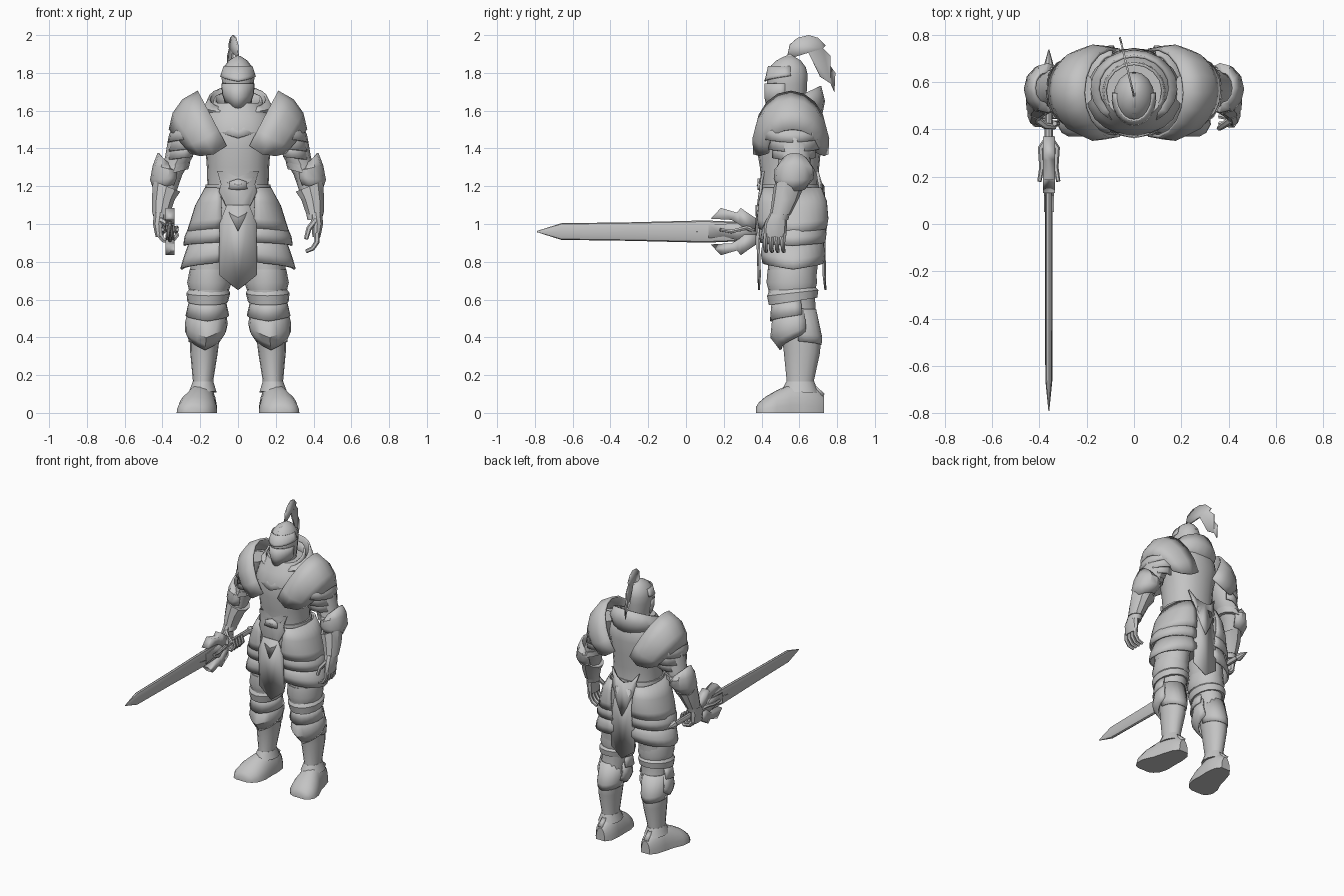
import bpy, bmesh, math
from mathutils import Vector as V

steel = bpy.data.materials.new("steel_grey")
steel.diffuse_color = (0.55, 0.55, 0.55, 1)


def finish(o, mirror=False, thick=0, angle=35):
    if not o.data.materials:
        o.data.materials.append(steel)
    bpy.ops.object.select_all(action='DESELECT')
    o.select_set(True)
    bpy.context.view_layer.objects.active = o
    bpy.ops.object.shade_smooth_by_angle(angle=math.radians(angle))
    if thick:
        m = o.modifiers.new("thickness", 'SOLIDIFY')
        m.thickness, m.offset = thick, 0
    if mirror:
        o.modifiers.new("mirror", 'MIRROR')
    return o


def make(name, bm, **kw):
    bmesh.ops.recalc_face_normals(bm, faces=bm.faces)
    me = bpy.data.meshes.new(name)
    bm.to_mesh(me)
    bm.free()
    o = bpy.data.objects.new(name, me)
    bpy.context.collection.objects.link(o)
    return finish(o, **kw)


def loft(name, rings, n=16, arc=None, closed=True, cap=True, dip=0, power=1.0, **kw):
    """Skin rings given as (centre, u, v); arc limits the angles, dip lowers the middle."""
    bm = bmesh.new()
    a0, a1 = arc or (-90, 270)
    count = n if arc is None else n + 1
    rows = []
    for i, (c, u, v) in enumerate(rings):
        row = []
        for k in range(count):
            a = math.radians(a0 + (a1 - a0) * k / n)
            co, si = math.cos(a), math.sin(a)
            co = math.copysign(abs(co) ** power, co)
            si = math.copysign(abs(si) ** power, si)
            p = V(c) + V(u) * co + V(v) * si
            if i:
                p.z -= dip * (1 - abs(2 * k / n - 1))
            row.append(bm.verts.new(p))
        rows.append(row)
    for r, s in zip(rows, rows[1:]):
        for k in range(count if closed else count - 1):
            j = (k + 1) % count
            bm.faces.new((r[k], r[j], s[j], s[k]))
    if cap and closed:
        bm.faces.new(rows[0])
        bm.faces.new(rows[-1])
    return make(name, bm, **kw)


def level(*rs):
    """Level rings from (x, y, z, rx, ry[, tilt x, tilt y])."""
    return [((r[0], r[1], r[2]), (r[3], 0, r[5] if len(r) > 5 else 0),
             (0, r[4], r[6] if len(r) > 6 else 0)) for r in rs]


def shell(name, rs, arc, n=12, thick=0.012, mirror=True, **kw):
    return loft(name, level(*rs), n, arc, closed=False, thick=thick, mirror=mirror, **kw)


def plate(name, pts, place, thick=0.012, both=False, **kw):
    """Flat outline; both adds the outline reflected in its first coordinate."""
    if both:
        pts = pts + [(-a, b) for a, b in reversed(pts) if abs(a) > 1e-6]
    bm = bmesh.new()
    bm.faces.new([bm.verts.new(place(a, b)) for a, b in pts])
    bmesh.ops.triangulate(bm, faces=bm.faces)
    return make(name, bm, thick=thick, **kw)


def rod(name, pts, r):
    cu = bpy.data.curves.new(name, 'CURVE')
    cu.dimensions, cu.bevel_depth, cu.bevel_resolution, cu.use_fill_caps = '3D', r, 1, True
    s = cu.splines.new('POLY')
    s.points.add(len(pts) - 1)
    for i, (p, q) in enumerate(zip(s.points, pts)):
        p.co = (*q, 1)
        p.radius = 1 - 0.35 * i / (len(pts) - 1)
    o = bpy.data.objects.new(name, cu)
    bpy.context.collection.objects.link(o)
    bpy.ops.object.select_all(action='DESELECT')
    o.select_set(True)
    bpy.context.view_layer.objects.active = o
    bpy.ops.object.convert(target='MESH')
    return finish(bpy.context.object, angle=50)


# Torso, belt and chest plate
loft("torso", level((0, .565, .86, .17, .13), (0, .56, 1.0, .18, .155), (0, .555, 1.12, .17, .155),
                    (0, .55, 1.2, .162, .148), (0, .548, 1.3, .165, .157), (0, .545, 1.4, .172, .17),
                    (0, .55, 1.5, .2, .172), (0, .56, 1.57, .18, .16), (0, .565, 1.64, .12, .12)), 20, power=.9)
loft("belt", level((0, .553, 1.16, .178, .16), (0, .55, 1.21, .172, .155)), 20, power=.9)
shell("chest_bib", [(0, .55, 1.6, .12, .12), (0, .55, 1.55, .15, .165), (0, .55, 1.51, .165, .178)],
      (-155, -25), dip=.055, mirror=False)

# Collar
shell("outer_collar", [(0, .57, 1.55, .15, .14), (0, .575, 1.62, .178, .155, 0, .03),
                       (0, .575, 1.665, .15, .135, 0, .065)], (-58, 238), 16, mirror=False)
shell("inner_collar", [(0, .56, 1.55, .11, .11), (0, .56, 1.63, .128, .12, 0, .02),
                       (0, .56, 1.66, .122, .118, 0, .045)], (-62, 242), 14, mirror=False)
loft("neck", level((0, .55, 1.55, .09, .09), (0, .54, 1.67, .07, .08)))

# Helmet with brow and face guard
loft("helmet", level((0, .54, 1.61, .062, .088), (0, .535, 1.66, .075, .102), (0, .535, 1.74, .085, .106),
                     (0, .535, 1.79, .087, .109), (0, .538, 1.83, .076, .096), (0, .543, 1.865, .05, .065),
                     (0, .547, 1.89, .012, .02)), 16)
shell("helmet_brow", [(0, .535, 1.835, .073, .097), (0, .535, 1.8, .086, .112), (0, .535, 1.785, .091, .118)],
      (-190, 10), thick=.008, dip=.03, mirror=False)
shell("face_guard", [(0, .535, 1.745, .085, .116), (0, .535, 1.69, .081, .116), (0, .54, 1.63, .06, .108)],
      (-175, -5), thick=.008, dip=.02, mirror=False)
plate("helmet_crest", [(.435, 1.81), (.45, 1.84), (.5, 1.878), (.55, 1.9), (.6, 1.87), (.64, 1.81),
                       (.55, 1.8)], lambda a, b: (0, a, b), .012)

# Plume with ragged tails
plate("plume", [(.535, 1.88), (.55, 1.95), (.59, 1.985), (.65, 2.0), (.7, 1.985), (.74, 1.945), (.725, 1.93),
                (.765, 1.89), (.755, 1.85), (.79, 1.8), (.785, 1.7), (.765, 1.745), (.71, 1.78), (.74, 1.81),
                (.69, 1.86), (.715, 1.88), (.68, 1.935), (.65, 1.905), (.61, 1.945), (.575, 1.925), (.56, 1.88)],
      lambda a, b: (-.24 * (a - .54), a, b), .008)

# Shoulder guards: arches running outward, with lames below
loft("shoulder_guard", [((.09, .555, 1.47), (0, .185, 0), (.12, 0, .23)),
                        ((.16, .555, 1.425), (0, .198, 0), (.13, 0, .23)),
                        ((.225, .56, 1.405), (0, .17, 0), (.115, 0, .18)),
                        ((.27, .565, 1.4), (0, .13, 0), (.09, 0, .1))], 10, (-14, 194),
     closed=False, mirror=True, thick=.014)
shell("shoulder_rim", [(.255, .56, 1.56, .07, .12), (.26, .56, 1.49, .1, .14), (.265, .56, 1.45, .102, .14)],
      (-95, 95), 8, dip=.02)
shell("upper_arm_lame", [(.265, .57, 1.48, .08, .12), (.27, .57, 1.4, .1, .128)], (-115, 115), 8, dip=.02)
shell("lower_arm_lame", [(.28, .57, 1.42, .075, .11), (.285, .57, 1.355, .088, .11)], (-120, 120), 8, dip=.02)

# Arms, elbow guards and gauntlet cuffs
loft("arm", level((.25, .57, 1.56, .08, .09), (.285, .57, 1.45, .085, .095), (.315, .575, 1.35, .072, .088),
                  (.36, .57, 1.26, .065, .08), (.385, .545, 1.18, .062, .07), (.402, .51, 1.09, .048, .052),
                  (.408, .49, 1.02, .04, .05)), 12, mirror=True)
shell("elbow_guard", [(.375, .575, 1.325, .045, .065, .05), (.37, .575, 1.29, .075, .1, .02),
                      (.375, .57, 1.24, .085, .1, -.005), (.38, .56, 1.19, .06, .07, -.015)], (-125, 125), 8)
loft("elbow_band", level((.33, .575, 1.31, .078, .092, -.02), (.345, .575, 1.27, .082, .096, -.02)), 12, mirror=True)
loft("gauntlet_cuff", level((.378, .545, 1.2, .076, .08, .03), (.395, .525, 1.13, .064, .07),
                            (.408, .5, 1.05, .048, .055)), 10, mirror=True)
loft("palm", level((.412, .49, 1.06, .035, .045), (.42, .475, 1.0, .032, .06), (.415, .47, .93, .022, .06)),
     10, mirror=True)

# Fingers: hanging on one side, wrapped round the grip on the other
for i in range(4):
    y = .425 + .031 * i
    rod("open_finger", [(.418, y, .95), (.418, y - .005, .905), (.395, y - .005, .87), (.36, y, .855)], .016)
    rod("gripping_finger", [(-.418, y, .945), (-.395, y, .915), (-.35, y, .905), (-.322, y, .94),
                            (-.335, y, .985)], .016)
rod("open_thumb", [(.41, .44, 1.02), (.375, .415, .975), (.36, .405, .92)], .017)
rod("gripping_thumb", [(-.41, .44, 1.02), (-.375, .415, 1.0), (-.335, .41, .965)], .017)

# Sword pointing forward
SX, SZ = -.36, .96


def along_y(rs):
    return [((SX, y, SZ), (w, 0, 0), (0, 0, h)) for y, w, h in rs]


loft("sword_blade", along_y([(.32, .016, .05), (.1, .016, .059), (-.3, .016, .049), (-.66, .015, .044),
                             (-.79, .002, .003)]), 12, power=.75)
loft("sword_grip", along_y([(.3, .022, .024), (.45, .017, .019), (.66, .016, .018)]), 10)
loft("sword_pommel", along_y([(.63, .014, .014), (.65, .024, .03), (.68, .018, .022), (.738, .002, .002)]), 8)
for s in (1, -1):
    plate("guard_prong", [(.37, .015), (.37, .07), (.325, .1), (.29, .125), (.27, .1), (.185, .125), (.21, .09),
                          (.13, .068), (.24, .062), (.28, .04), (.31, .015)],
          lambda a, b: (SX, a, SZ + s * b), .05)
plate("guard_core", [(0, .05), (.012, .13), (.035, .12), (.026, .2), (.045, .27), (.03, .37)],
      lambda a, b: (SX, b, SZ + a), .042, both=True)
for s in (1, -1):
    rod("guard_side_spur", [(SX, .37, SZ), (SX + s * .035, .32, SZ + .02), (SX + s * .03, .24, SZ),
                            (SX + s * .04, .18, SZ + .01)], .014)

# Layered hip guards
shell("upper_hip_guard", [(.1, .562, 1.19, .07, .15), (.1, .565, 1.12, .122, .176), (.1, .565, 1.03, .15, .184),
                          (.1, .565, .98, .166, .176)], (-96, 96), 14, dip=.025)
shell("middle_hip_guard", [(.1, .565, 1.02, .14, .16), (.1, .565, .95, .178, .174),
                           (.1, .565, .905, .184, .168)], (-96, 96), 14, dip=.02)
shell("lower_hip_guard", [(.1, .565, .93, .145, .15), (.1, .567, .85, .186, .166),
                          (.1, .567, .8, .2, .158)], (-98, 98), 14, dip=.04)

# Cloth panels and belt emblem
cloth = [(0, .65), (.1, .73), (.098, 1.0), (.06, 1.1), (0, 1.1)]
plate("front_cloth", cloth, lambda a, b: (a, .386 - .03 * (b - .65) + .08 * abs(a), b), .01, both=True)
plate("back_cloth", [(0, .65), (.095, .72), (.09, .95), (.06, 1.16), (0, 1.16)],
      lambda a, b: (a, .738 - .08 * abs(a) - .02 * (b - .65), b), .01, both=True)
emblem = [(0, .96), (.035, 1.03), (.065, 1.1), (.1, 1.17), (.09, 1.21), (.11, 1.28), (.06, 1.22), (0, 1.2)]
plate("front_emblem", emblem, lambda a, b: (a, .369 + .2 * abs(a) + .1 * max(0, b - 1.1), b), .014, both=True)
plate("back_emblem", emblem, lambda a, b: (a, .738 - .2 * abs(a) - .12 * max(0, b - 1.1), b), .014, both=True)
plate("belt_buckle", [(0, 1.18), (.05, 1.185), (.045, 1.225), (0, 1.24)], lambda a, b: (a, .388, b), .02, both=True)

# Legs, thigh bands and layered knee guards
loft("leg", level((.13, .565, .96, .11, .14), (.148, .565, .76, .105, .13), (.152, .56, .64, .1, .122),
                  (.165, .58, .5, .088, .108), (.175, .61, .42, .08, .104), (.18, .614, .32, .073, .096),
                  (.185, .605, .17, .054, .072), (.185, .6, .07, .06, .085)), 16, mirror=True)
loft("thigh_band", level((.15, .56, .76, .106, .128), (.152, .56, .69, .117, .134), (.153, .56, .65, .106, .124)),
     16, mirror=True)
loft("knee_band", level((.155, .563, .655, .104, .122, 0, .01), (.157, .565, .635, .116, .136, 0, .015),
                        (.16, .567, .59, .108, .128, 0, .02)), 16, mirror=True)
shell("upper_knee_lame", [(.162, .57, .6, .09, .11), (.162, .572, .52, .11, .122)], (-200, 20), dip=.035)
shell("knee_guard", [(.165, .575, .55, .092, .108), (.168, .578, .49, .108, .126), (.172, .588, .455, .104, .108),
                     (.175, .592, .425, .086, .09)], (-205, 25), 10, dip=.09)
shell("calf_guard", [(.17, .585, .55, .086, .1), (.176, .61, .42, .084, .107), (.178, .612, .38, .08, .102)],
      (-10, 190), 10, thick=.008, dip=.02)

# Boots
loft("boot", [((x, y, 0), (w, 0, 0), (0, 0, h)) for x, y, w, h in
              ((.182, .73, .035, .09), (.183, .69, .065, .13), (.19, .62, .08, .16), (.2, .55, .088, .15),
               (.215, .48, .105, .12), (.225, .42, .1, .085), (.23, .385, .075, .055), (.232, .37, .045, .03))],
     12, (0, 180), power=.95, mirror=True)
loft("ankle_cuff", level((.185, .605, .165, .056, .074), (.187, .603, .11, .075, .1, 0, -.005)), 14, mirror=True)
plate("heel_spur", [(.68, .15), (.735, .1), (.7, .07), (.66, .08)], lambda a, b: (.185, a, b), .03, mirror=True)
